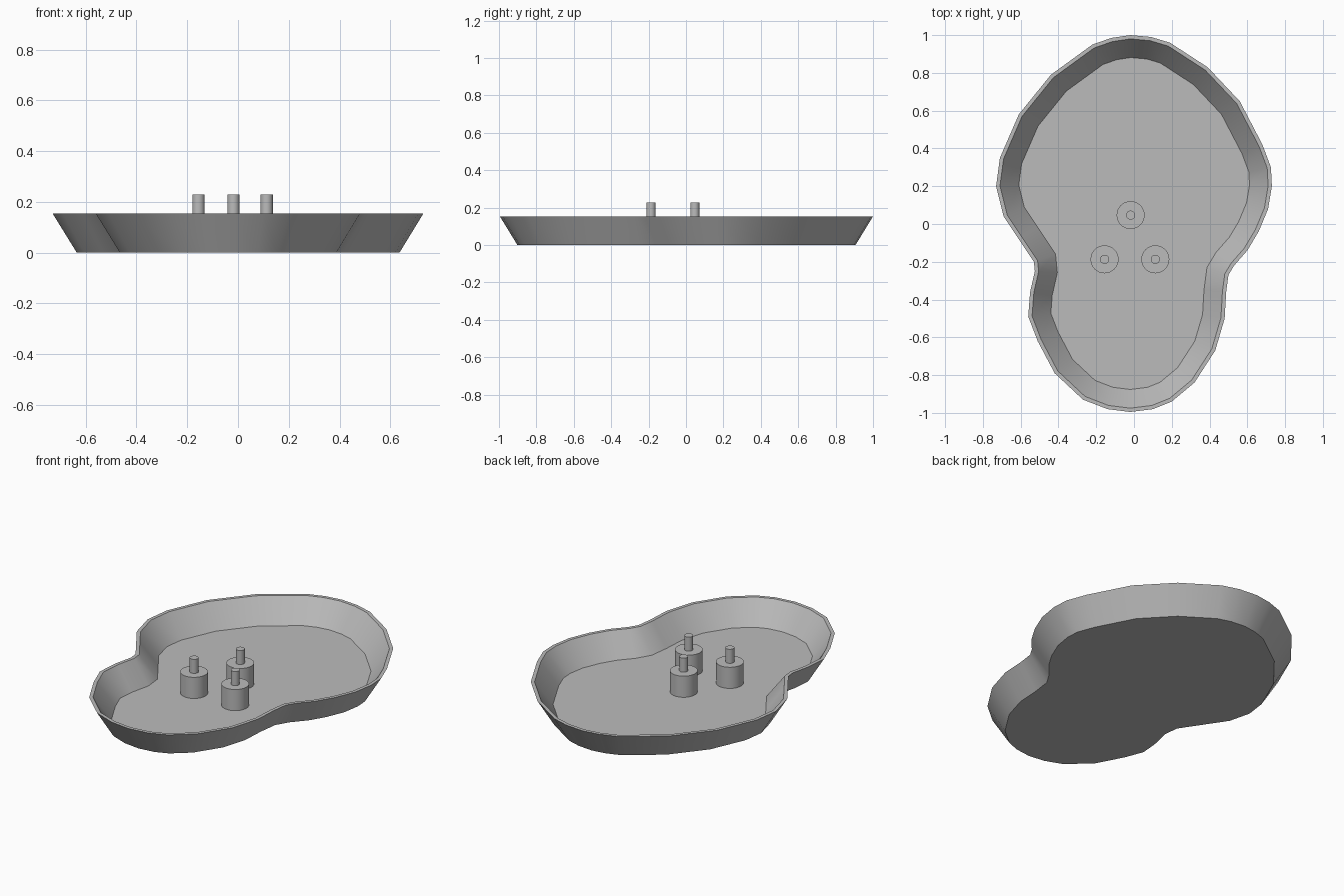
import bpy, bmesh, math
from mathutils import Vector

cube = bpy.data.objects.get("Cube")
if cube:
    bpy.data.objects.remove(cube, do_unlink=True)

grey = bpy.data.materials.new("plain grey")
grey.use_nodes = True
colour = (0.5, 0.5, 0.5, 1)
grey.diffuse_color = colour
grey.node_tree.nodes["Principled BSDF"].inputs["Base Color"].default_value = colour

RIM, FLOOR, PIN_TOP = 0.153, 0.02, 0.228
BOSS_TOP = 0.145

# Rim outline, clockwise from the back
outline = [Vector(p) for p in (
    (-0.02, 1.0), (0.09, 0.99), (0.19, 0.96), (0.39, 0.83), (0.56, 0.65),
    (0.68, 0.42), (0.725, 0.30), (0.73, 0.20), (0.71, 0.08), (0.66, -0.04),
    (0.60, -0.14), (0.53, -0.22), (0.50, -0.27), (0.488, -0.36), (0.48, -0.5),
    (0.43, -0.67), (0.32, -0.84), (0.20, -0.94), (0.10, -0.98), (-0.02, -0.995),
    (-0.14, -0.98), (-0.27, -0.93), (-0.42, -0.79), (-0.51, -0.62),
    (-0.56, -0.49), (-0.55, -0.36), (-0.525, -0.25), (-0.53, -0.20),
    (-0.61, -0.08), (-0.69, 0.04), (-0.73, 0.20), (-0.71, 0.35),
    (-0.61, 0.58), (-0.44, 0.79), (-0.22, 0.95), (-0.12, 0.985))]


def inset(points, distance):
    """Move a clockwise outline inward by an even distance."""
    result = []
    for i, p in enumerate(points):
        a = (p - points[i - 1]).normalized()
        b = (points[(i + 1) % len(points)] - p).normalized()
        na, nb = Vector((a.y, -a.x)), Vector((b.y, -b.x))
        result.append(p + (na + nb) * distance / (1 + na.dot(nb)))
    return result


def finish(name, bm):
    bmesh.ops.recalc_face_normals(bm, faces=bm.faces)
    mesh = bpy.data.meshes.new(name)
    bm.to_mesh(mesh)
    bm.free()
    mesh.materials.append(grey)
    obj = bpy.data.objects.new(name, mesh)
    bpy.context.collection.objects.link(obj)
    bpy.ops.object.select_all(action='DESELECT')
    obj.select_set(True)
    bpy.context.view_layer.objects.active = obj
    bpy.ops.object.shade_smooth_by_angle(angle=math.radians(30))
    return obj


def skin(name, rings):
    """Join closed rings in order and cap both ends."""
    bm = bmesh.new()
    loops = [[bm.verts.new((p.x, p.y, z)) for p in pts] for pts, z in rings]
    for low, high in zip(loops, loops[1:]):
        for i in range(len(low)):
            bm.faces.new((low[i - 1], low[i], high[i], high[i - 1]))
    bm.faces.new(loops[0])
    bm.faces.new(loops[-1])
    return finish(name, bm)


def circle(x, y, radius, sides=32):
    return [Vector((x + radius * math.cos(math.tau * i / sides),
                    y + radius * math.sin(math.tau * i / sides))) for i in range(sides)]


# Tray: underside, sloped wall, thin rim, inner wall and floor
skin("tray", [(inset(outline, 0.093), 0), (outline, RIM),
              (inset(outline, 0.02), RIM), (inset(outline, 0.118), FLOOR)])

# Three stepped posts standing on the floor
for place, x, y in (("back", -0.018, 0.047), ("front_right", -0.156, -0.187),
                    ("front_left", 0.113, -0.187)):
    wide, narrow = circle(x, y, 0.074), circle(x, y, 0.024)
    skin(place + "_post", [(wide, FLOOR - 0.005), (wide, BOSS_TOP),
                           (narrow, BOSS_TOP), (narrow, PIN_TOP)])
